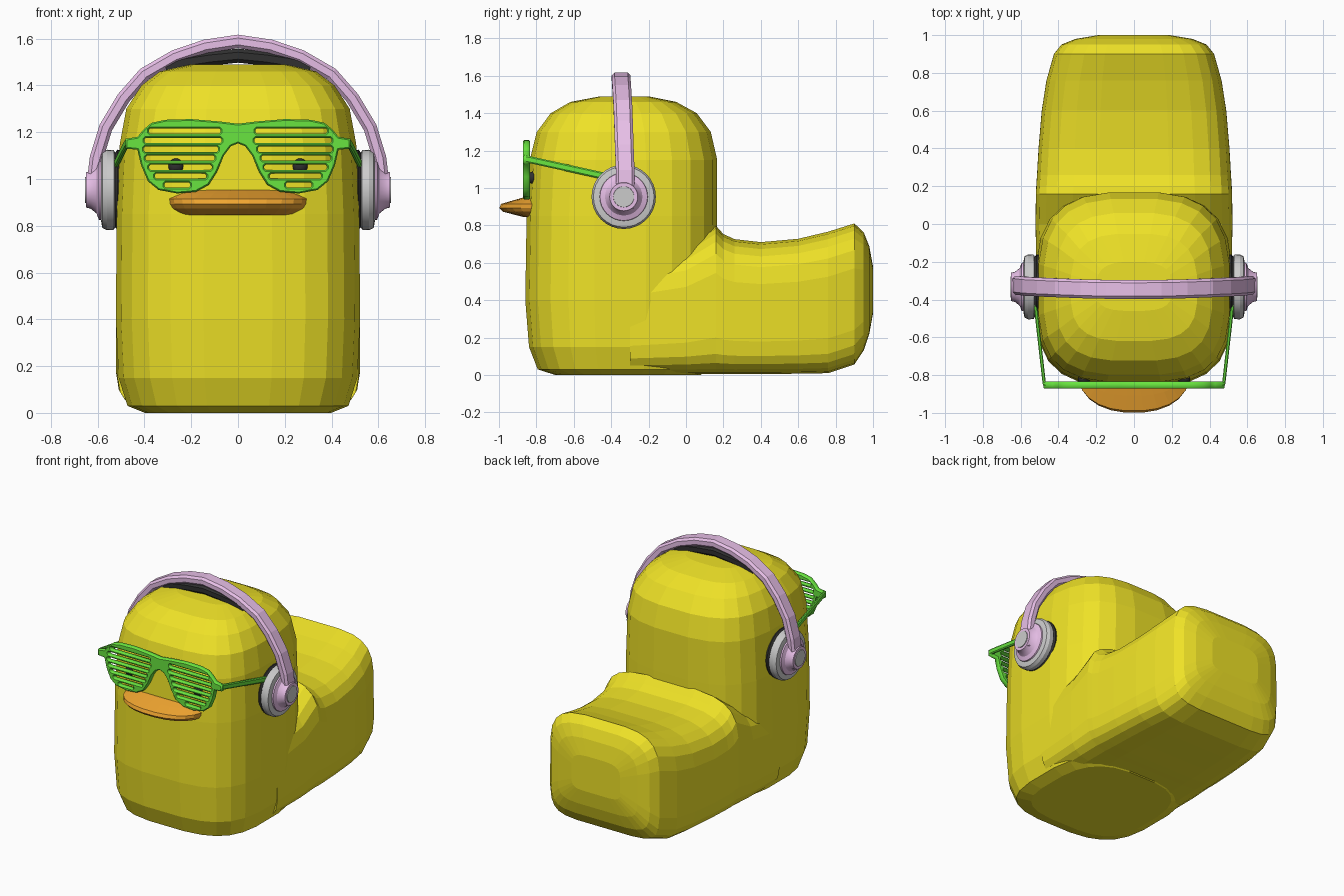
import bpy, bmesh
from math import cos, sin, pi, copysign
from mathutils import Vector

if "Cube" in bpy.data.objects:
    bpy.data.objects.remove(bpy.data.objects["Cube"])


def paint(ob, name, rgb):
    mat = bpy.data.materials.get(name) or bpy.data.materials.new(name)
    mat.diffuse_color = (*rgb, 1)
    mat.use_nodes = True
    mat.node_tree.nodes["Principled BSDF"].inputs["Base Color"].default_value = mat.diffuse_color
    ob.data.materials.append(mat)


def loft(name, rings, color=None, smooth=False):
    """Skin a list of equal-length closed rings and cap both ends."""
    bm = bmesh.new()
    vs = [[bm.verts.new(p) for p in r] for r in rings]
    n = len(rings[0])
    for a, b in zip(vs, vs[1:]):
        for i in range(n):
            j = (i + 1) % n
            bm.faces.new((a[i], a[j], b[j], b[i]))
    bm.faces.new(vs[0][::-1])
    bm.faces.new(vs[-1])
    bmesh.ops.recalc_face_normals(bm, faces=bm.faces)
    me = bpy.data.meshes.new(name)
    bm.to_mesh(me)
    bm.free()
    ob = bpy.data.objects.new(name, me)
    bpy.context.collection.objects.link(ob)
    if color:
        paint(ob, *color)
    if smooth:
        activate(ob)
        bpy.ops.object.shade_smooth_by_angle()
    return ob


def activate(ob):
    bpy.ops.object.select_all(action='DESELECT')
    ob.select_set(True)
    bpy.context.view_layer.objects.active = ob


def oval(a, lo, hi, mid, e_lo, e_hi, n=24):
    """Superellipse points (u, v) with separate lower and upper halves."""
    pts = []
    for i in range(n):
        t = 2 * pi * (i + .5) / n
        c, s = cos(t), sin(t)
        e = 2 / (e_hi if s > 0 else e_lo)
        h = hi - mid if s > 0 else mid - lo
        pts.append((a * copysign(abs(c) ** e, c),
                    mid + h * copysign(abs(s) ** e, s)))
    return pts


YELLOW = ("yellow", (.86, .76, .02))
ORANGE = ("orange", (.88, .38, .03))
GREEN = ("green", (.14, .78, .05))
PINK = ("pink", (.80, .52, .80))
BLACK = ("black", (.03, .03, .03))

# Head and chest: stacked level rings (z, half width, front y, back y)
column = [(0, .40, -.70, .08), (.03, .475, -.795, .12), (.15, .513, -.842, .15),
          (.40, .525, -.862, .165), (.85, .521, -.855, .17), (1.15, .508, -.838, .17),
          (1.30, .48, -.80, .135), (1.40, .415, -.725, .06),
          (1.46, .335, -.62, -.05), (1.49, .20, -.46, -.2)]
body = loft("body", [[(x, y, z) for x, y in oval(a, f, b, -.345, 3.2, 3)]
                     for z, a, f, b in column], YELLOW)

# Back and tail: upright rings (y, half width, bottom z, top z)
back = [(-.30, .517, .004, .62), (0, .523, .004, .69), (.16, .521, .004, .80),
        (.20, .519, .004, .755), (.26, .515, .004, .728), (.40, .507, .005, .712),
        (.60, .49, .006, .73), (.76, .465, .009, .768), (.90, .425, .055, .812),
        (.95, .385, .13, .765), (.98, .31, .22, .69), (1.0, .19, .33, .58)]
tail = loft("tail", [[(x, y, z) for x, z in oval(a, lo, hi, (lo + hi) / 2, 6, 4)]
                     for y, a, lo, hi in back], YELLOW)
union = body.modifiers.new("join_tail", 'BOOLEAN')
union.operation, union.object, union.solver = 'UNION', tail, 'EXACT'
activate(body)
bpy.ops.object.modifier_apply(modifier=union.name)
bpy.data.objects.remove(tail)

# Bill
bill = [(.845, .24, .07), (.873, .28, .18), (.893, .292, .2), (.915, .295, .19),
        (.938, .25, .11), (.952, .20, .06)]
loft("bill", [[(x, y, z) for x, y in oval(a, -.8 - d, -.76, -.8, 2.2, 2)]
              for z, a, d in bill], ORANGE)

# Eyes
for s, side in ((-1, "left"), (1, "right")):
    bpy.ops.mesh.primitive_uv_sphere_add(segments=16, ring_count=8, radius=.033,
                                         location=(s * .265, -.82, 1.055))
    eye = bpy.context.object
    eye.name = side + "_eye"
    eye.scale.y = .8
    paint(eye, *BLACK)
    bpy.ops.object.shade_smooth_by_angle()

# Shutter glasses front: outline with slot holes as a filled curve
half = [(0, 1.236), (.08, 1.246), (.2, 1.256), (.31, 1.253), (.37, 1.24), (.405, 1.21),
        (.43, 1.18), (.48, 1.172), (.48, 1.13), (.43, 1.125), (.415, 1.06), (.385, .99),
        (.34, .953), (.26, .938), (.18, .945), (.125, .975), (.09, 1.03), (.06, 1.10),
        (.03, 1.14), (0, 1.152)]
slots = [(1.205, .075, .38), (1.165, .07, .40), (1.127, .085, .403), (1.089, .10, .395),
         (1.05, .112, .38), (1.012, .135, .355), (.974, .205, .315)]
cu = bpy.data.curves.new("glasses_front", 'CURVE')
cu.dimensions, cu.fill_mode = '2D', 'BOTH'
cu.extrude, cu.bevel_depth, cu.bevel_resolution, cu.offset = .012, .006, 0, -.006


def add_loop(pts):
    sp = cu.splines.new('POLY')
    sp.points.add(len(pts) - 1)
    for p, (x, z) in zip(sp.points, pts):
        p.co = (x, z, 0, 1)
    sp.use_cyclic_u = True


add_loop(half + [(-x, z) for x, z in half[-2:0:-1]])
for z, x0, x1 in slots:
    h, c = .011, .006
    slot = [(x0 + c, z - h), (x1 - c, z - h), (x1, z - h + c), (x1, z + h - c),
            (x1 - c, z + h), (x0 + c, z + h), (x0, z + h - c), (x0, z - h + c)]
    for s in (-1, 1):
        add_loop([(s * x, zz) for x, zz in slot])
glasses = bpy.data.objects.new("glasses_front", cu)
bpy.context.collection.objects.link(glasses)
glasses.location.y = -.853
glasses.rotation_euler.x = pi / 2
activate(glasses)
bpy.ops.object.convert(target='MESH')
paint(bpy.context.object, *GREEN)


def strip(name, path, width, thick, color):
    """Sweep a chamfered bar along an (x, y, z) path, flat side facing outward."""
    w, t, c = width / 2, thick / 2, min(width, thick) * .25
    prof = [(w, t - c), (w - c, t), (c - w, t), (-w, t - c),
            (-w, c - t), (c - w, -t), (w - c, -t), (w, c - t)]
    path = [Vector(p) for p in path]
    rings = []
    for i, p in enumerate(path):
        d = path[min(i + 1, len(path) - 1)] - path[max(i - 1, 0)]
        out = Vector((-d.z, 0, d.x)).normalized()
        rings.append([p + Vector((0, u, 0)) + out * v for u, v in prof])
    return loft(name, rings, color)


# Headband and the pad under it
arc = [(0, -.347, 1.588), (.14, -.346, 1.567), (.27, -.343, 1.523), (.40, -.338, 1.448),
       (.49, -.334, 1.345), (.565, -.33, 1.22), (.605, -.325, 1.09), (.618, -.325, .98),
       (.618, -.33, .89)]
pad = [(0, -.347, 1.527), (.12, -.346, 1.515), (.22, -.345, 1.50), (.31, -.343, 1.478)]
for name, pts, w, t, col in (("headband", arc, .1, .058, PINK),
                             ("headband_pad", pad, .085, .06, BLACK)):
    strip(name, [(-x, y, z) for x, y, z in pts[:0:-1]] + pts, w, t, col)

# Ear cups (turned about x) and glasses arms, both sides
cup_parts = [("ear_cushion", [(.46, .15), (.49, .17), (.515, .172), (.53, .155)], BLACK),
             ("ear_cup", [(.522, .15), (.53, .17), (.56, .172), (.58, .162), (.586, .13)], None),
             ("ear_cup_cover", [(.58, .13), (.595, .127), (.605, .10), (.63, .08), (.65, .075)], PINK),
             ("ear_cup_button", [(.64, .058), (.655, .055)], None)]
for s, side in ((-1, "left"), (1, "right")):
    for name, prof, col in cup_parts:
        loft(side + "_" + name,
             [[(s * x, -.333 + r * cos(2 * pi * i / 32), .953 + r * sin(2 * pi * i / 32))
               for i in range(32)] for x, r in prof], col, True)
    arm = [(.473, -.855, 1.155), (.478, -.82, 1.148), (.522, -.43, 1.062)]
    loft(side + "_glasses_arm",
         [[(s * (x + u), y, z + v) for u, v in
           ((.009, -.012), (.009, .012), (.004, .019), (-.004, .019),
            (-.009, .012), (-.009, -.012), (-.004, -.019), (.004, -.019))]
          for x, y, z in arm], GREEN)
